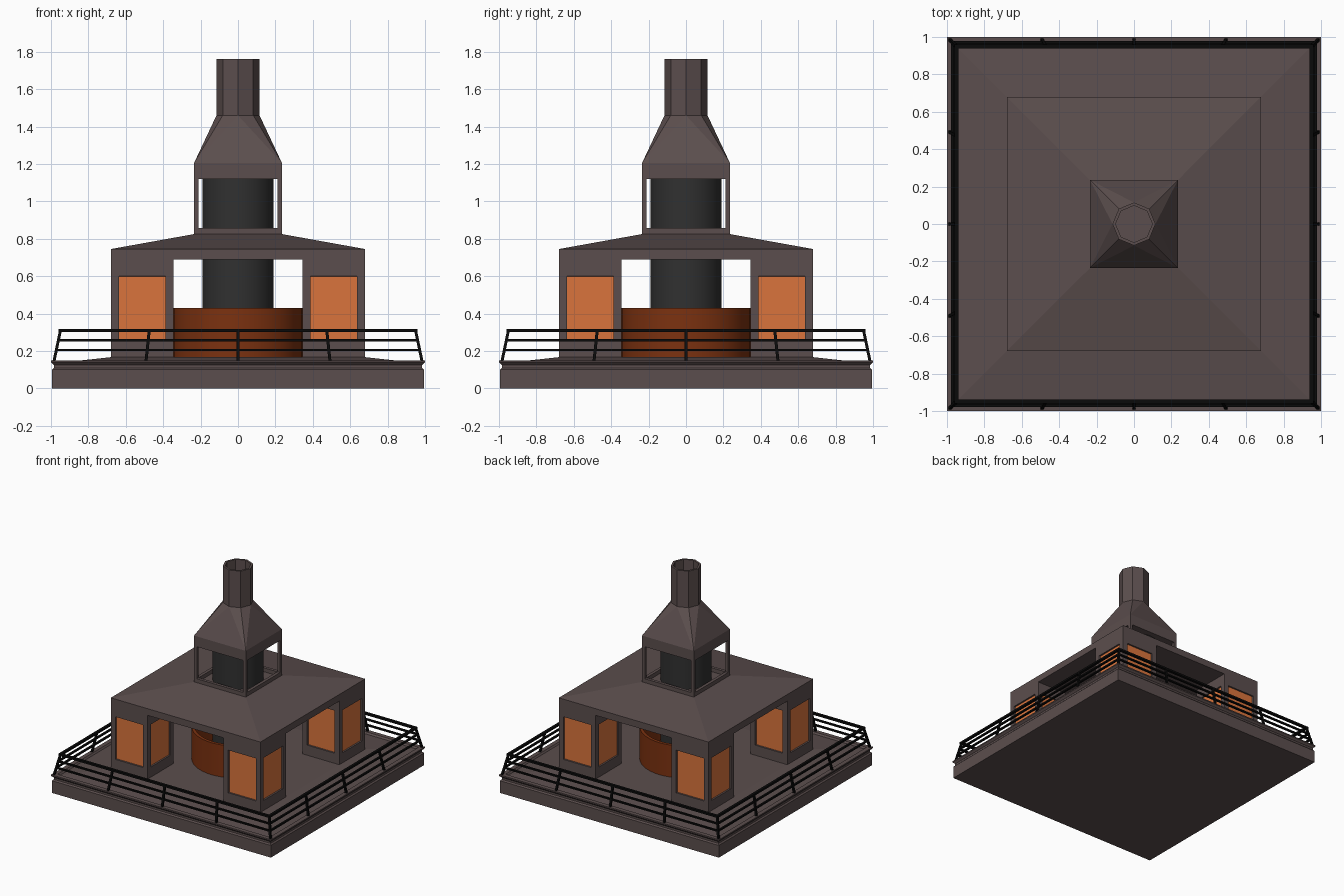
import bpy, bmesh, math
from mathutils import Vector

if "Cube" in bpy.data.objects:
    bpy.data.objects.remove(bpy.data.objects["Cube"])


def material(name, rgb):
    m = bpy.data.materials.new(name)
    m.diffuse_color = (*rgb, 1)
    m.use_nodes = True
    m.node_tree.nodes["Principled BSDF"].inputs["Base Color"].default_value = m.diffuse_color
    return m


STONE = material("brown_grey", (0.105, 0.076, 0.075))
GLOW = material("window_orange", (0.70, 0.175, 0.045))
RUST = material("rust_brown", (0.20, 0.031, 0.005))
DARK = material("dark_grey", (0.030, 0.030, 0.030))
BLACK = material("rail_black", (0.003, 0.003, 0.003))


def finish(bm, name, *mats):
    bmesh.ops.recalc_face_normals(bm, faces=bm.faces)
    me = bpy.data.meshes.new(name)
    bm.to_mesh(me)
    bm.free()
    ob = bpy.data.objects.new(name, me)
    bpy.context.collection.objects.link(ob)
    for m in mats:
        me.materials.append(m)
    return ob


def loft(name, profile, sides, mat, turn=0.0, closed=False, smooth=False):
    """Stack of regular polygons given as (radius, z); capped or joined to itself."""
    bm = bmesh.new()
    rings = []
    for r, z in profile:
        rings.append([bm.verts.new((r * math.cos(turn + math.tau * i / sides),
                                    r * math.sin(turn + math.tau * i / sides), z))
                      for i in range(sides)])
    pairs = list(zip(rings, rings[1:]))
    if closed:
        pairs.append((rings[-1], rings[0]))
    for a, b in pairs:
        for i in range(sides):
            j = (i + 1) % sides
            bm.faces.new((a[i], a[j], b[j], b[i]))
    if not closed:
        bm.faces.new(rings[0])
        bm.faces.new(rings[-1])
    ob = finish(bm, name, mat)
    if smooth:
        bpy.context.view_layer.objects.active = ob
        ob.select_set(True)
        bpy.ops.object.shade_smooth_by_angle(angle=math.radians(40))
        ob.select_set(False)
    return ob


def square(name, profile, mat, closed=False):
    """Square loft: profile uses half-widths."""
    return loft(name, [(h * math.sqrt(2), z) for h, z in profile], 4, mat, math.pi / 4, closed)


def add_box(bm, lo, hi):
    lo, hi = Vector(lo), Vector(hi)
    vs = bmesh.ops.create_cube(bm, size=1)["verts"]
    for v in vs:
        v.co = (lo + hi) / 2 + Vector(a * b for a, b in zip(v.co, hi - lo))


# Base slab with lip and gently rising floor
square("base", [(0.995, 0), (0.995, 0.10), (0.985, 0.11), (0.985, 0.125), (1.0, 0.14),
                (1.0, 0.15), (0.965, 0.15), (0.955, 0.137), (0.68, 0.167)], STONE)

# Four corner pillars with a recessed window on every side
for sx in (-1, 1):
    for sy in (-1, 1):
        bm = bmesh.new()
        cx, cy, h = 0.5125 * sx, 0.5125 * sy, 0.1675
        add_box(bm, (cx - h, cy - h, 0.16), (cx + h, cy + h, 0.70))
        bm.normal_update()
        walls = [f for f in bm.faces if abs(f.normal.z) < 0.5]
        bmesh.ops.inset_individual(bm, faces=walls, thickness=0.06, depth=0)
        for f in walls:
            for v in f.verts:
                v.co.z = 0.60 if v.co.z > 0.4 else 0.25
        bmesh.ops.inset_individual(bm, faces=walls, thickness=0.002, depth=-0.012)
        for f in walls:
            f.material_index = 1
        finish(bm, "pillar", STONE, GLOW)

# Roof
square("roof", [(0.68, 0.69), (0.68, 0.745), (0.235, 0.825)], STONE)

# Fire pit ring and flue
loft("fire_pit", [(0.345, 0.15), (0.345, 0.43), (0.32, 0.43), (0.32, 0.20)], 48, RUST, smooth=True)
loft("flue", [(0.19, 0.19), (0.19, 1.15)], 48, DARK, smooth=True)

# Chimney cage: sill and corner posts
square("cage_sill", [(0.235, 0.82), (0.235, 0.857), (0.21, 0.857), (0.21, 0.82)], STONE, closed=True)
bm = bmesh.new()
for sx in (-1, 1):
    for sy in (-1, 1):
        x, y = 0.2225 * sx, 0.2225 * sy
        add_box(bm, (x - 0.0125, y - 0.0125, 0.85), (x + 0.0125, y + 0.0125, 1.13))
finish(bm, "cage_posts", STONE)

# Chimney hood: square lintel narrowing to an octagon
bm = bmesh.new()
for x in (-0.235, 0.235):
    for y in (-0.235, 0.235):
        for z in (1.12, 1.205):
            bm.verts.new((x, y, z))
for i in range(8):
    a = math.tau * i / 8
    bm.verts.new((0.115 * math.cos(a), 0.115 * math.sin(a), 1.46))
bmesh.ops.convex_hull(bm, input=bm.verts)
finish(bm, "chimney_hood", STONE)

# Hollow octagonal chimney pipe
loft("chimney_pipe", [(0.115, 1.455), (0.115, 1.76), (0.098, 1.76), (0.098, 1.455)],
     8, STONE, closed=True)


# Railing leaning inwards
def lean(z):
    return 0.985 - (z - 0.14) * 0.21


for z, t, w in ((0.205, 0.006, 0.008), (0.257, 0.006, 0.008), (0.310, 0.008, 0.011)):
    r = lean(z)
    square("rail", [(r + w, z - t), (r + w, z + t), (r - w, z + t), (r - w, z - t)], BLACK, closed=True)


def add_post(bm, x, y):
    """Leaning square post; x, y are -1..1 positions on the edge."""
    rings = []
    for z in (0.14, 0.31):
        k = lean(z)
        rings.append([bm.verts.new((x * k + dx * 0.008, y * k + dy * 0.008, z))
                      for dx, dy in ((-1, -1), (1, -1), (1, 1), (-1, 1))])
    a, b = rings
    for i in range(4):
        j = (i + 1) % 4
        bm.faces.new((a[i], a[j], b[j], b[i]))
    bm.faces.new(a)
    bm.faces.new(b)


bm = bmesh.new()
steps = (-1, -0.5, 0, 0.5, 1)
for x in steps:
    for y in steps:
        if max(abs(x), abs(y)) == 1:
            add_post(bm, x, y)
finish(bm, "rail_posts", BLACK)
